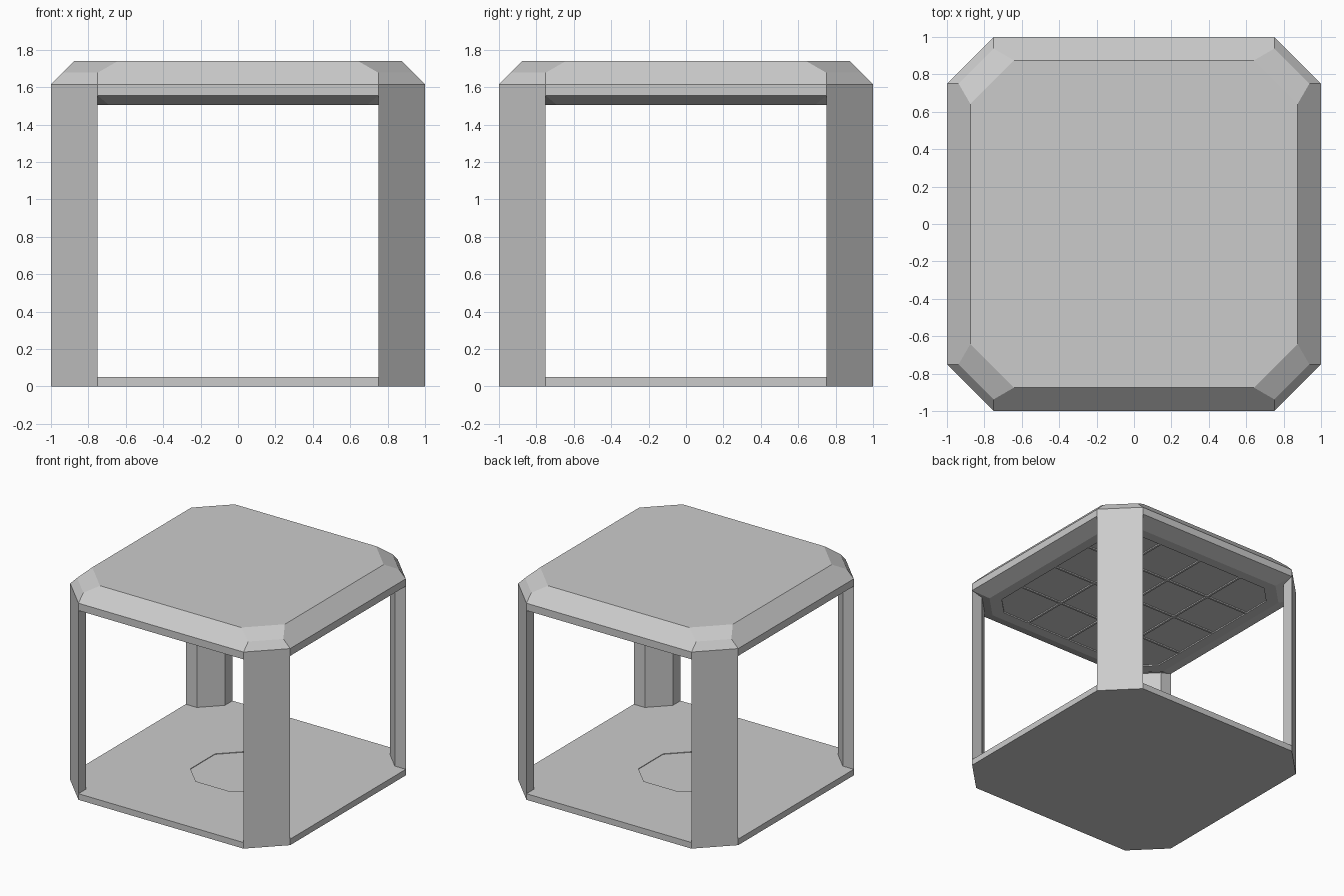
import bpy, bmesh
from mathutils import Vector

if "Cube" in bpy.data.objects:
    bpy.data.objects.remove(bpy.data.objects["Cube"])


def octagon(h, f, z):
    """Square of half size h with cut corners; f is half the flat edge."""
    return [Vector((x, y, z)) for x, y in
            [(h, -f), (h, f), (f, h), (-f, h), (-h, f), (-h, -f), (-f, -h), (f, -h)]]


def finish(bm, name):
    bmesh.ops.recalc_face_normals(bm, faces=bm.faces[:])
    mesh = bpy.data.meshes.new(name)
    bm.to_mesh(mesh)
    bm.free()
    obj = bpy.data.objects.new(name, mesh)
    bpy.context.collection.objects.link(obj)
    return obj


def hull(name, points):
    bm = bmesh.new()
    for p in points:
        bm.verts.new(p)
    bmesh.ops.convex_hull(bm, input=bm.verts[:])
    bmesh.ops.dissolve_limit(bm, angle_limit=0.02, verts=bm.verts[:], edges=bm.edges[:])
    return finish(bm, name)


def octagon_face(h, f, z):
    bm = bmesh.new()
    bm.faces.new([bm.verts.new(p) for p in octagon(h, f, z)])
    return bm


def cutter(bm, name, height, target):
    """Extrude flat faces upward and subtract them from the target."""
    ext = bmesh.ops.extrude_face_region(bm, geom=bm.faces[:], use_keep_orig=True)
    verts = [g for g in ext["geom"] if isinstance(g, bmesh.types.BMVert)]
    bmesh.ops.translate(bm, verts=verts, vec=(0, 0, height))
    obj = finish(bm, name)
    obj.hide_render = True
    obj.display_type = 'WIRE'
    mod = target.modifiers.new(name, 'BOOLEAN')
    mod.operation = 'DIFFERENCE'
    mod.solver = 'EXACT'
    mod.object = obj


# Floor slab
floor = hull("floor", octagon(1, 0.75, 0) + octagon(1, 0.75, 0.05))

# Groove ring in the floor
bm = octagon_face(0.80, 0.65, 0.04)
bmesh.ops.inset_region(bm, faces=bm.faces[:], thickness=0.025)
centre = min(bm.faces, key=lambda fc: max(v.co.length for v in fc.verts))
bmesh.ops.delete(bm, geom=[centre], context='FACES_ONLY')
cutter(bm, "floor_groove_cutter", 0.1, floor)

# Shallow central recess in the floor
cutter(octagon_face(0.32, 0.16, 0.045), "floor_centre_cutter", 0.1, floor)

# Roof: sloped underside, short vertical rim, bevelled top with two-step corners
corners = [Vector((sx * x, sy * y, 1.6775)) for sx in (-1, 1) for sy in (-1, 1)
           for x, y in ((0.75, 0.9375), (0.9375, 0.75))]
roof = hull("roof", octagon(0.875, 0.69, 1.505) + octagon(1, 0.75, 1.555)
            + octagon(1, 0.75, 1.615) + corners + octagon(0.875, 0.642, 1.74))

# Ceiling tiles: octagon sliced into a grid, each tile slightly recessed
bm = octagon_face(0.80, 0.65, 1.40)
for axis in ((1, 0, 0), (0, 1, 0)):
    for k in (-0.4, 0, 0.4):
        bmesh.ops.bisect_plane(bm, geom=bm.verts[:] + bm.edges[:] + bm.faces[:],
                               plane_co=Vector(axis) * k, plane_no=axis)
rims = bmesh.ops.inset_individual(bm, faces=bm.faces[:], thickness=0.012)["faces"]
bmesh.ops.delete(bm, geom=rims, context='FACES')
cutter(bm, "ceiling_tile_cutter", 0.115, roof)

# Four corner pillars with a trapezoid section
section = [(1, 0.75), (0.75, 1), (0.75, 0.9), (0.9, 0.75)]
for sx, side in ((-1, "left"), (1, "right")):
    for sy, end in ((-1, "front"), (1, "back")):
        hull(f"{end}_{side}_pillar",
             [Vector((sx * x, sy * y, z)) for x, y in section for z in (0.05, 1.555)])
